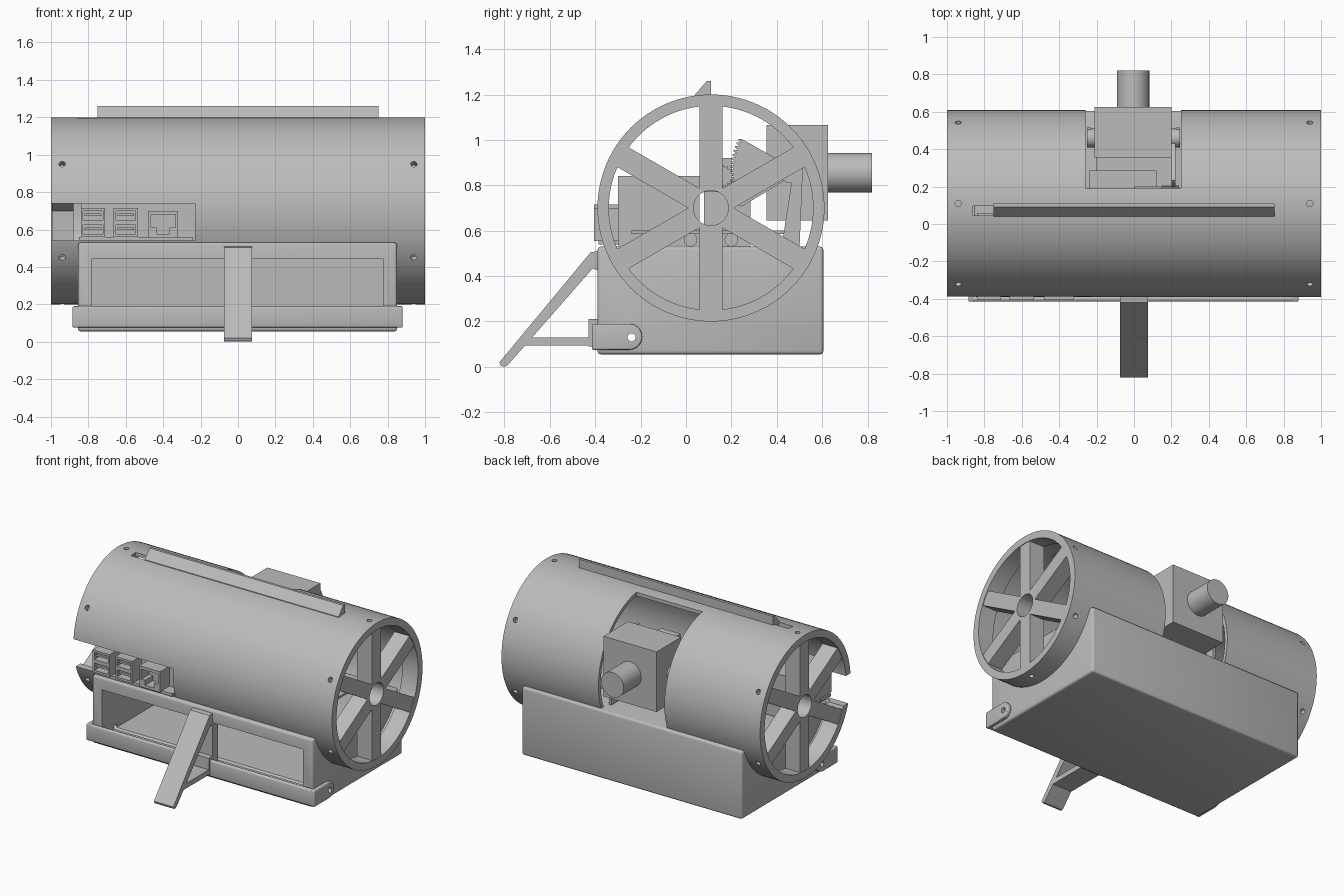
import bpy, bmesh
from math import sin, cos, pi, radians

old = bpy.data.objects.get("Cube")
if old:
    bpy.data.objects.remove(old)

GREY = (0.5, 0.5, 0.5, 1)
grey = bpy.data.materials.new("plain grey")
grey.use_nodes = True
grey.diffuse_color = GREY
grey.node_tree.nodes["Principled BSDF"].inputs["Base Color"].default_value = GREY

CY, CZ, R = 0.11, 0.70, 0.50      # drum axis and radius


def finish(name, bm):
    bmesh.ops.recalc_face_normals(bm, faces=bm.faces)
    me = bpy.data.meshes.new(name)
    bm.to_mesh(me)
    bm.free()
    me.materials.append(grey)
    ob = bpy.data.objects.new(name, me)
    bpy.context.collection.objects.link(ob)
    return ob


def prism(name, pts, x0, x1):
    """Extrude a (y, z) outline along x."""
    bm = bmesh.new()
    face = bm.faces.new([bm.verts.new((x0, y, z)) for y, z in pts])
    ext = bmesh.ops.extrude_face_region(bm, geom=[face])["geom"]
    verts = [v for v in ext if isinstance(v, bmesh.types.BMVert)]
    bmesh.ops.translate(bm, verts=verts, vec=(x1 - x0, 0, 0))
    return finish(name, bm)


def box(name, x, y, z):
    return prism(name, [(y[0], z[0]), (y[1], z[0]), (y[1], z[1]), (y[0], z[1])], *x)


def arc(cy, cz, r, a0, a1, n):
    return [(cy + r * cos(radians(a0 + (a1 - a0) * i / n)),
             cz + r * sin(radians(a0 + (a1 - a0) * i / n))) for i in range(n + 1)]


def rod(name, cy, cz, r, x0, x1, n=32):
    return prism(name, arc(cy, cz, r, 0, 360, n)[:-1], x0, x1)


def activate(ob):
    bpy.ops.object.select_all(action='DESELECT')
    ob.select_set(True)
    bpy.context.view_layer.objects.active = ob


def apply(ob, mod):
    activate(ob)
    bpy.ops.object.modifier_apply(modifier=mod.name)


def cut(ob, *cutters):
    for c in cutters:
        mod = ob.modifiers.new("cut", 'BOOLEAN')
        mod.operation, mod.solver, mod.object = 'DIFFERENCE', 'EXACT', c
        apply(ob, mod)
        bpy.data.objects.remove(c)


def bevel(ob, width):
    mod = ob.modifiers.new("bevel", 'BEVEL')
    mod.width, mod.segments, mod.limit_method = width, 3, 'ANGLE'
    apply(ob, mod)


def cavity():
    return box("cutter", (-0.78, 0.78), (-0.33, 0.545), (0.12, 0.47))


# Drum shell: wall profile spun round the x axis, thicker at both ends
bm = bmesh.new()
profile = [(-1, R), (1, R), (1, 0.45), (0.88, 0.45), (0.88, 0.475),
           (-0.88, 0.475), (-0.88, 0.45), (-1, 0.45)]
N = 96
rings = [[bm.verts.new((x, CY + r * cos(2 * pi * i / N), CZ + r * sin(2 * pi * i / N)))
          for x, r in profile] for i in range(N)]
for i in range(N):
    a, b = rings[i], rings[(i + 1) % N]
    for j in range(len(profile)):
        k = (j + 1) % len(profile)
        bm.faces.new((a[j], a[k], b[k], b[j]))
drum = finish("drum_shell", bm)
cut(drum,
    box("cutter", (-1.1, -0.23), (-0.6, -0.2), (0.54, 0.74)),      # port opening
    box("cutter", (-0.26, 0.25), (0.19, 0.8), (0.52, 1.3)),        # rear opening
    box("cutter", (-0.86, 0.74), (0.045, 0.095), (1.1, 1.3)),      # top slot
    cavity())

# Screw holes round both ends
for x in (-0.94, 0.94):
    for k in range(6):
        a = radians(30 + 60 * k)
        bm = bmesh.new()
        bmesh.ops.create_cone(bm, cap_ends=True, segments=16, radius1=0.017,
                              radius2=0.017, depth=0.08)
        hole = finish("cutter", bm)
        hole.rotation_euler = (a - pi / 2, 0, 0)
        hole.location = (x, CY + 0.5 * cos(a), CZ + 0.5 * sin(a))
        bpy.context.view_layer.update()
        cut(drum, hole)

# End wheels: six spokes meeting round an open hub
for side, x0 in (("left", 0.88), ("right", -0.995)):
    for k in range(6):
        a = radians(30 + 60 * k)
        outline = (arc(0, 0, 0.077, 30, -30, 6)
                   + [(0.0866, -0.05), (0.46, -0.05), (0.46, 0.05), (0.0866, 0.05)])
        pts = [(CY + u * cos(a) - v * sin(a), CZ + u * sin(a) + v * cos(a))
               for u, v in outline]
        prism(f"{side}_spoke_{k + 1}", pts, x0, x0 + 0.115)

# Top fin
prism("top_fin", [(0.04, 1.18), (0.04, 1.2), (0.092, 1.26), (0.11, 1.26), (0.11, 1.18)],
      -0.75, 0.75)

# Base box with a front window and centre post
base = box("base_box", (-0.855, 0.85), (-0.39, 0.605), (0.055, 0.53))
bevel(base, 0.015)
cut(base, cavity(),
    box("cutter", (-0.78, 0.775), (-0.5, -0.3), (0.15, 0.445)),
    rod("cutter", -0.24, 0.13, 0.018, -1, 1, 16))
box("window_post", (-0.075, 0.075), (-0.388, -0.33), (0.12, 0.46))

# Front clip: a bar with a rounded arm at each end
clip = box("clip_bar", (-0.885, 0.88), (-0.415, -0.385), (0.075, 0.19))
bevel(clip, 0.012)
arm = [(-0.415, 0.19), (-0.415, 0.075)] + arc(-0.25, 0.1325, 0.0575, -90, 90, 12)
for side, x in (("left", (0.851, 0.88)), ("right", (-0.885, -0.856))):
    ob = prism(f"{side}_clip_arm", arm, *x)
    bevel(ob, 0.008)
    cut(ob, rod("cutter", -0.24, 0.13, 0.018, -1, 1, 16))

# Folding stand
LEG = (-0.075, 0.075)
prism("stand_leg", [(-0.822, 0.02), (-0.815, 0.004), (-0.8, 0), (-0.785, 0.008),
                    (-0.41, 0.435), (-0.389, 0.425), (-0.389, 0.51), (-0.42, 0.505)], *LEG)
box("stand_brace", LEG, (-0.715, -0.42), (0.095, 0.13))
box("stand_foot_block", LEG, (-0.43, -0.38), (0.09, 0.21))

# Camera body, lens and pivot
box("camera_body", (-0.21, 0.2), (0.355, 0.625), (0.645, 1.065))
bm = bmesh.new()
bmesh.ops.create_cone(bm, cap_ends=True, segments=48, radius1=0.087, radius2=0.087,
                      depth=0.24)
lens = finish("camera_lens", bm)
lens.rotation_euler = (pi / 2, 0, 0)
lens.location = (-0.005, 0.70, 0.855)
rod("pivot_axle", 0.46, 0.86, 0.05, -0.25, 0.245)
for side, x in (("left", 0.225), ("right", -0.25)):
    prism(f"{side}_pivot_support", [(0.42, 0.52), (0.5, 0.52), (0.515, 0.88), (0.475, 0.88)],
          x, x + 0.02)


# Tilt gears
def teeth(cy, cz, r, a0, a1, n, h=0.015):
    pts = []
    for i in range(n):
        for f, rr in ((0, r), (0.3, r + h), (0.6, r + h), (0.9, r)):
            a = radians(a0 + (a1 - a0) * (i + f) / n)
            pts.append((cy + rr * cos(a), cz + rr * sin(a)))
    return pts


prism("sector_gear", [(0.5, 0.86)] + teeth(0.495, 0.86, 0.285, 150, 212, 18), 0.2, 0.222)
prism("pinion_gear", teeth(0.16, 0.84, 0.04, 0, 360, 14, 0.01), 0.15, 0.24)
box("tilt_motor", (0, 0.15), (0.06, 0.2), (0.77, 0.92))

# Inner electronics deck
box("circuit_plate", (-0.2, 0.7), (-0.24, 0.43), (0.585, 0.6))
for i, x in enumerate((-0.1, 0.55)):
    for j, y in enumerate((0.02, 0.2)):
        rod(f"plate_foot_{i + 1}_{j + 1}", y, 0.56, 0.03, x, x + 0.06, 16)
box("motor_mount", (-0.24, 0.12), (0.08, 0.285), (0.53, 0.83))
box("computer_case", (-0.84, -0.2), (-0.3, 0.06), (0.535, 0.84))

# Front sockets
box("socket_board", (-0.85, -0.24), (-0.385, -0.28), (0.54, 0.56))
for i, x in enumerate((-0.84, -0.665)):
    port = box(f"twin_socket_{i + 1}", (x, x + 0.13), (-0.405, -0.29), (0.56, 0.715))
    for z in (0.575, 0.65):
        cut(port, box("cutter", (x + 0.012, x + 0.118), (-0.5, -0.32), (z, z + 0.05)))
        box(f"socket_tongue_{i + 1}", (x + 0.02, x + 0.11), (-0.395, -0.3),
            (z + 0.022, z + 0.036))
port = box("network_socket", (-0.48, -0.32), (-0.405, -0.29), (0.555, 0.7))
cut(port, box("cutter", (-0.465, -0.335), (-0.5, -0.32), (0.61, 0.68)),
    box("cutter", (-0.435, -0.365), (-0.5, -0.32), (0.575, 0.62)))

# Smooth shading with sharp edges kept
for ob in list(bpy.context.scene.objects):
    if ob.type == 'MESH':
        activate(ob)
        bpy.ops.object.shade_smooth_by_angle(angle=radians(30))
